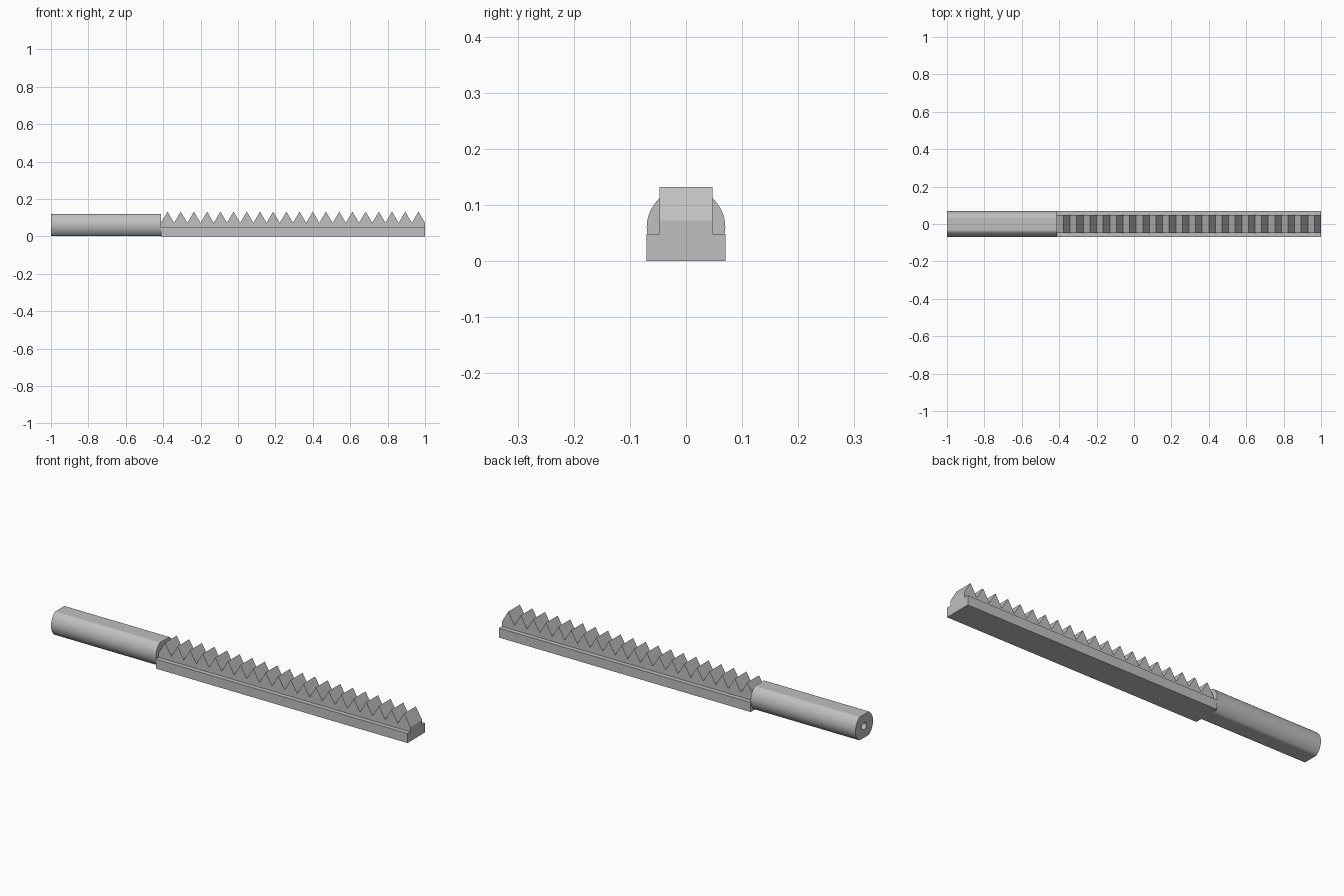
import bpy, bmesh, math

cube = bpy.data.objects.get("Cube")
if cube:
    bpy.data.objects.remove(cube, do_unlink=True)

# Single grey metal
metal = bpy.data.materials.new("grey metal")
metal.use_nodes = True
GREY = (0.53, 0.53, 0.53, 1)
metal.diffuse_color = GREY
metal.node_tree.nodes["Principled BSDF"].inputs["Base Color"].default_value = GREY


def loft(name, rings, smooth=False):
    """Skin a closed solid through successive rings of points."""
    bm = bmesh.new()
    loops = [[bm.verts.new(p) for p in ring] for ring in rings]
    for a, b in zip(loops, loops[1:]):
        for i in range(len(a)):
            j = (i + 1) % len(a)
            bm.faces.new((a[i], a[j], b[j], b[i]))
    bm.faces.new(loops[0])
    bm.faces.new(loops[-1])
    bmesh.ops.recalc_face_normals(bm, faces=bm.faces)
    if not smooth:  # merge coplanar strips into clean flat faces
        bmesh.ops.dissolve_limit(bm, angle_limit=0.01, verts=bm.verts, edges=bm.edges)
    mesh = bpy.data.meshes.new(name)
    bm.to_mesh(mesh)
    bm.free()
    mesh.materials.append(metal)
    obj = bpy.data.objects.new(name, mesh)
    bpy.context.collection.objects.link(obj)
    if smooth:
        bpy.ops.object.select_all(action="DESELECT")
        obj.select_set(True)
        bpy.context.view_layer.objects.active = obj
        bpy.ops.object.shade_smooth_by_angle(angle=math.radians(20))
    return obj


# Toothed rack: stepped section whose top alternates between valley and peak
JOIN, END, TEETH = -0.412, 1.0, 20
HALF, TOOTH_HALF, SHELF, VALLEY, PEAK = 0.07, 0.047, 0.048, 0.072, 0.132


def rack_section(x, top):
    right = [(HALF, 0), (HALF, SHELF), (TOOTH_HALF, SHELF), (TOOTH_HALF, top)]
    left = [(-y, z) for y, z in reversed(right)]
    return [(x, y, z) for y, z in right + left]


step = (END - JOIN) / (2 * TEETH)
loft("toothed_rack", [rack_section(JOIN + i * step, PEAK if i % 2 else VALLEY)
                      for i in range(2 * TEETH + 1)])

# Round shaft with flats above and below, and a blind centre hole in its end
CENTRE, FLAT, HOLE, DEPTH = 0.06, 0.059, 0.018, 0.12


def shaft_ring(x, radius):
    angles = [math.radians(5 * i) for i in range(72)]
    return [(x, radius * math.cos(a),
             CENTRE + max(-FLAT, min(FLAT, radius * math.sin(a)))) for a in angles]


loft("round_shaft", [shaft_ring(JOIN, HALF), shaft_ring(-1, HALF),
                     shaft_ring(-1, HOLE), shaft_ring(-1 + DEPTH, HOLE)], smooth=True)
